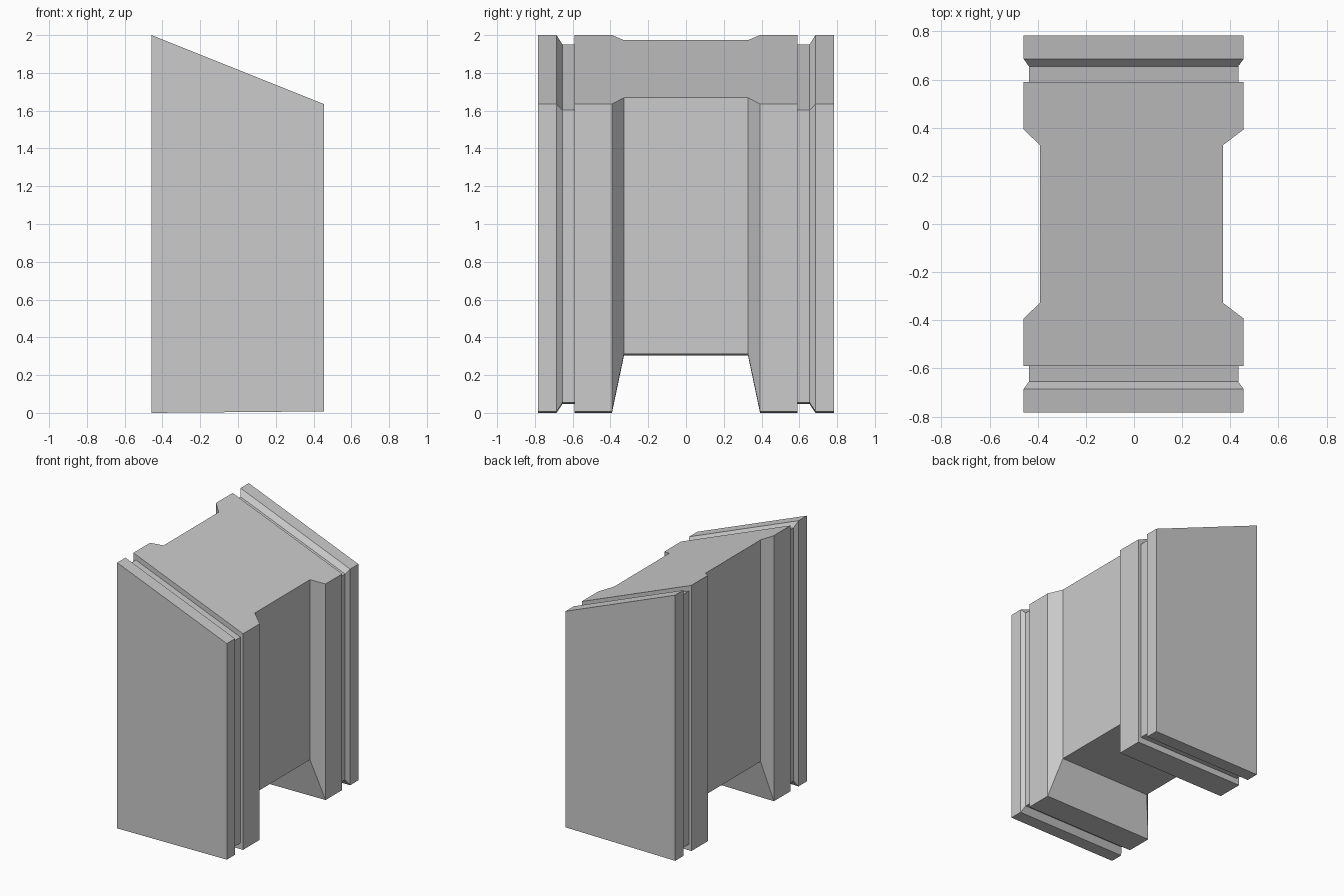
import bpy
import bmesh

cube = bpy.data.objects.get("Cube")
if cube:
    bpy.data.objects.remove(cube, do_unlink=True)

# Plain grey
grey = bpy.data.materials.new("plain_grey")
grey.use_nodes = True
colour = (0.6, 0.6, 0.6, 1)
grey.diffuse_color = colour
grey.node_tree.nodes["Principled BSDF"].inputs["Base Color"].default_value = colour


def slope(x):
    """Height of the slanted top at x."""
    return 2.0 - 0.4 * (x + 0.458)


def section(left, right, base, drop=0.0):
    """Cross-section with a slanted top and a barely tilted underside."""
    return [(left, base), (right, base + 0.008),
            (right, slope(right) - drop), (left, slope(left) - drop)]


full = section(-0.458, 0.455, 0.0)
groove = section(-0.437, 0.433, 0.046, 0.04)
waist = section(-0.391, 0.37, 0.305)

# Stations from the front end to the middle, then mirrored to the back
half = [(0.783, full), (0.685, full), (0.655, groove), (0.59, groove),
        (0.59, full), (0.392, full), (0.328, waist)]
stations = [(-y, s) for y, s in half] + half[::-1]

# Body lofted through the stations
bm = bmesh.new()
rings = [[bm.verts.new((x, y, z)) for x, z in s] for y, s in stations]
for a, b in zip(rings, rings[1:]):
    for i in range(4):
        j = (i + 1) % 4
        bm.faces.new((a[i], a[j], b[j], b[i]))
bm.faces.new(rings[0])
bm.faces.new(rings[-1])
bmesh.ops.recalc_face_normals(bm, faces=bm.faces)

mesh = bpy.data.meshes.new("slanted_block")
bm.to_mesh(mesh)
bm.free()
mesh.materials.append(grey)
bpy.context.collection.objects.link(bpy.data.objects.new("slanted_block", mesh))
